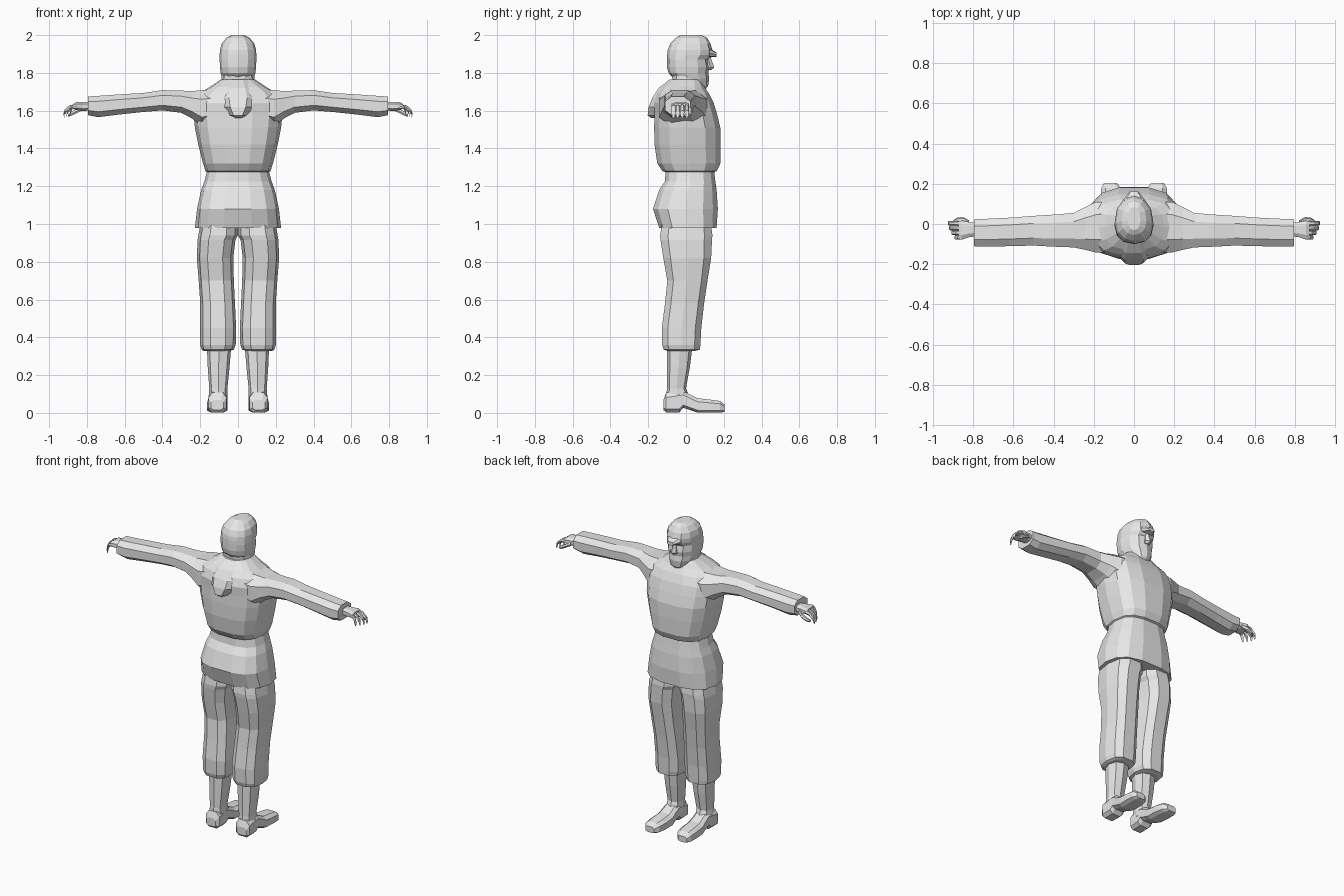
import bpy, bmesh, math

cloth = bpy.data.materials.new("plain_grey")
cloth.diffuse_color = (0.8, 0.8, 0.8, 1)


def ring(axis, pos, a0, a1, b0, b1, n=10, p=0.8, split=0.5, turn=0.0):
    """Rounded section between two extents; split sets where it is widest."""
    pts, am, ah = [], (a0 + a1) / 2, (a1 - a0) / 2
    bm_ = b0 + split * (b1 - b0)
    for i in range(n):
        t = 2 * math.pi * (i + turn) / n
        c, s = math.cos(t), math.sin(t)
        a = am + ah * math.copysign(abs(c) ** p, c)
        b = bm_ + (b1 - bm_ if s > 0 else bm_ - b0) * math.copysign(abs(s) ** p, s)
        pts.append({'x': (pos, a, b), 'y': (a, pos, b), 'z': (a, b, pos)}[axis])
    return pts


def loft(name, rings, mirror=False):
    """Skin a row of sections, cap both ends, optionally mirror left/right."""
    bm = bmesh.new()
    rows = [[bm.verts.new(v) for v in r] for r in rings]
    n = len(rows[0])
    for lo, hi in zip(rows, rows[1:]):
        for i in range(n):
            j = (i + 1) % n
            bm.faces.new((lo[i], lo[j], hi[j], hi[i]))
    bm.faces.new(rows[0])
    bm.faces.new(rows[-1])
    bmesh.ops.recalc_face_normals(bm, faces=bm.faces)
    me = bpy.data.meshes.new(name)
    bm.to_mesh(me)
    bm.free()
    me.materials.append(cloth)
    ob = bpy.data.objects.new(name, me)
    bpy.context.collection.objects.link(ob)
    if mirror:
        ob.modifiers.new("mirror", 'MIRROR').use_mirror_merge = False
    return ob


def tube(name, path, r, mirror=True):
    """Thin limb running along x through (x, y, z) points."""
    loft(name, [ring('x', x, y - r * k, y + r * k, z - r * k, z + r * k, 6, 1)
                for (x, y, z), k in zip(path, (1, 1, 0.95, 0.6))], mirror)


# Skirt of the jacket, waist and chest: z, half width, back, front
torso = [(0.98, 0.228, -0.145, 0.165), (1.08, 0.217, -0.178, 0.172),
         (1.18, 0.195, -0.145, 0.165), (1.225, 0.178, -0.115, 0.158),
         (1.275, 0.165, -0.11, 0.152), (1.28, 0.172, -0.128, 0.165),
         (1.32, 0.185, -0.155, 0.185), (1.42, 0.21, -0.17, 0.187),
         (1.51, 0.228, -0.172, 0.185), (1.58, 0.235, -0.17, 0.168),
         (1.64, 0.235, -0.172, 0.15), (1.69, 0.21, -0.155, 0.125),
         (1.725, 0.15, -0.13, 0.1), (1.765, 0.09, -0.08, 0.08)]
loft("jacket", [ring('z', z, -w, w, b, f, 14, 0.75, 0.5) for z, w, b, f in torso])

# Folded collar on the upper back
loft("back_fold", [ring('z', z, -w, w, b, 0.0, 10, 1, 0.85) for z, w, b in
     [(1.56, 0.03, -0.19), (1.575, 0.075, -0.212), (1.62, 0.135, -0.206),
      (1.67, 0.155, -0.185), (1.72, 0.125, -0.15), (1.765, 0.085, -0.09)]])

# Neck and head
loft("neck", [ring('z', z, -w, w, b, f, 10) for z, w, b, f in
     [(1.68, 0.1, -0.1, 0.09), (1.76, 0.088, -0.075, 0.075), (1.84, 0.08, -0.08, 0.07)]])
head = [(1.71, 0.035, 0.02, 0.1), (1.73, 0.06, -0.02, 0.117),
        (1.77, 0.082, -0.065, 0.123), (1.8, 0.092, -0.093, 0.118),
        (1.83, 0.096, -0.1, 0.125), (1.87, 0.097, -0.1, 0.117),
        (1.895, 0.097, -0.1, 0.138), (1.92, 0.096, -0.097, 0.14),
        (1.955, 0.087, -0.083, 0.13), (1.985, 0.062, -0.055, 0.112),
        (2.0, 0.032, -0.03, 0.085)]
loft("head", [ring('z', z, -w, w, b, f, 12, 0.9, 0.42) for z, w, b, f in head])
loft("nose", [ring('z', z, -w, w, 0.09, f, 6, 1, 0.3, 0.5) for z, w, f in
     [(1.815, 0.018, 0.132), (1.828, 0.024, 0.15), (1.85, 0.017, 0.142), (1.885, 0.012, 0.13)]])
loft("brow", [ring('y', y, -w, w, z0, z1, 8, 0.8) for y, w, z0, z1 in
     [(0.08, 0.075, 1.885, 1.945), (0.125, 0.05, 1.882, 1.93), (0.162, 0.022, 1.885, 1.908)]])

# Sleeves: x, back, front, bottom, top
sleeve = [(0.1, -0.15, 0.12, 1.54, 1.72), (0.19, -0.15, 0.118, 1.51, 1.715),
          (0.245, -0.135, 0.09, 1.555, 1.708), (0.3, -0.122, 0.06, 1.585, 1.71),
          (0.4, -0.118, 0.052, 1.598, 1.712), (0.5, -0.112, 0.045, 1.59, 1.697),
          (0.62, -0.115, 0.036, 1.577, 1.69), (0.74, -0.117, 0.03, 1.562, 1.682),
          (0.795, -0.115, 0.028, 1.573, 1.678)]
loft("sleeve", [ring('x', x, a, b, c, d, 8, 0.8, 0.5, 0.5) for x, a, b, c, d in sleeve], True)

# Hands with curled fingers
loft("palm", [ring('x', x, a, b, c, d, 8, 0.75, 0.5, 0.5) for x, a, b, c, d in
     [(0.77, -0.06, 0.005, 1.6, 1.645), (0.82, -0.068, 0.012, 1.597, 1.648),
      (0.855, -0.08, 0.02, 1.602, 1.648), (0.872, -0.078, 0.016, 1.608, 1.638)]], True)
for name, y, reach in (("index_finger", 0.004, 0.045), ("middle_finger", -0.02, 0.04),
                       ("ring_finger", -0.044, 0.028), ("little_finger", -0.066, 0.012)):
    tube(name, [(0.855, y, 1.625), (0.872 + reach * 0.5, y, 1.617),
                (0.876 + reach, y, 1.592), (0.88 + reach, y, 1.568)], 0.012)
tube("thumb", [(0.82, 0.005, 1.615), (0.85, 0.022, 1.6),
               (0.88, 0.02, 1.585), (0.9, 0.01, 1.575)], 0.013)

# Trousers: z, inner, outer, back, front
trouser = [(1.02, 0.0, 0.195, -0.13, 0.135), (0.94, 0.0, 0.21, -0.142, 0.145),
           (0.915, 0.014, 0.214, -0.14, 0.143), (0.82, 0.025, 0.218, -0.125, 0.138),
           (0.7, 0.022, 0.208, -0.103, 0.118), (0.58, 0.016, 0.2, -0.115, 0.1),
           (0.45, 0.01, 0.2, -0.132, 0.085), (0.36, 0.012, 0.2, -0.13, 0.08),
           (0.335, 0.022, 0.193, -0.122, 0.078), (0.328, 0.045, 0.18, -0.1, 0.05)]
loft("trouser_leg", [ring('z', z, a, b, c, d, 10, 0.75) for z, a, b, c, d in trouser], True)

# Lower legs
loft("shin", [ring('z', z, a, b, c, d, 8, 0.8) for z, a, b, c, d in
     [(0.36, 0.035, 0.165, -0.1, 0.035), (0.24, 0.045, 0.16, -0.1, 0.02),
      (0.13, 0.056, 0.152, -0.1, 0.0), (0.06, 0.056, 0.155, -0.11, 0.03)]], True)

# Shoes: y, inner, outer, sole, top
shoe = [(-0.12, 0.075, 0.145, 0.015, 0.07), (-0.105, 0.058, 0.158, 0.0, 0.11),
        (-0.035, 0.056, 0.158, 0.0, 0.125), (-0.015, 0.057, 0.157, 0.025, 0.12),
        (0.025, 0.056, 0.16, 0.012, 0.098), (0.06, 0.052, 0.165, 0.0, 0.08),
        (0.13, 0.052, 0.168, 0.0, 0.072), (0.18, 0.062, 0.165, 0.0, 0.065),
        (0.205, 0.085, 0.15, 0.005, 0.045)]
loft("shoe", [ring('y', y, a, b, c, d, 8, 0.6, 0.4, 0.5) for y, a, b, c, d in shoe], True)
